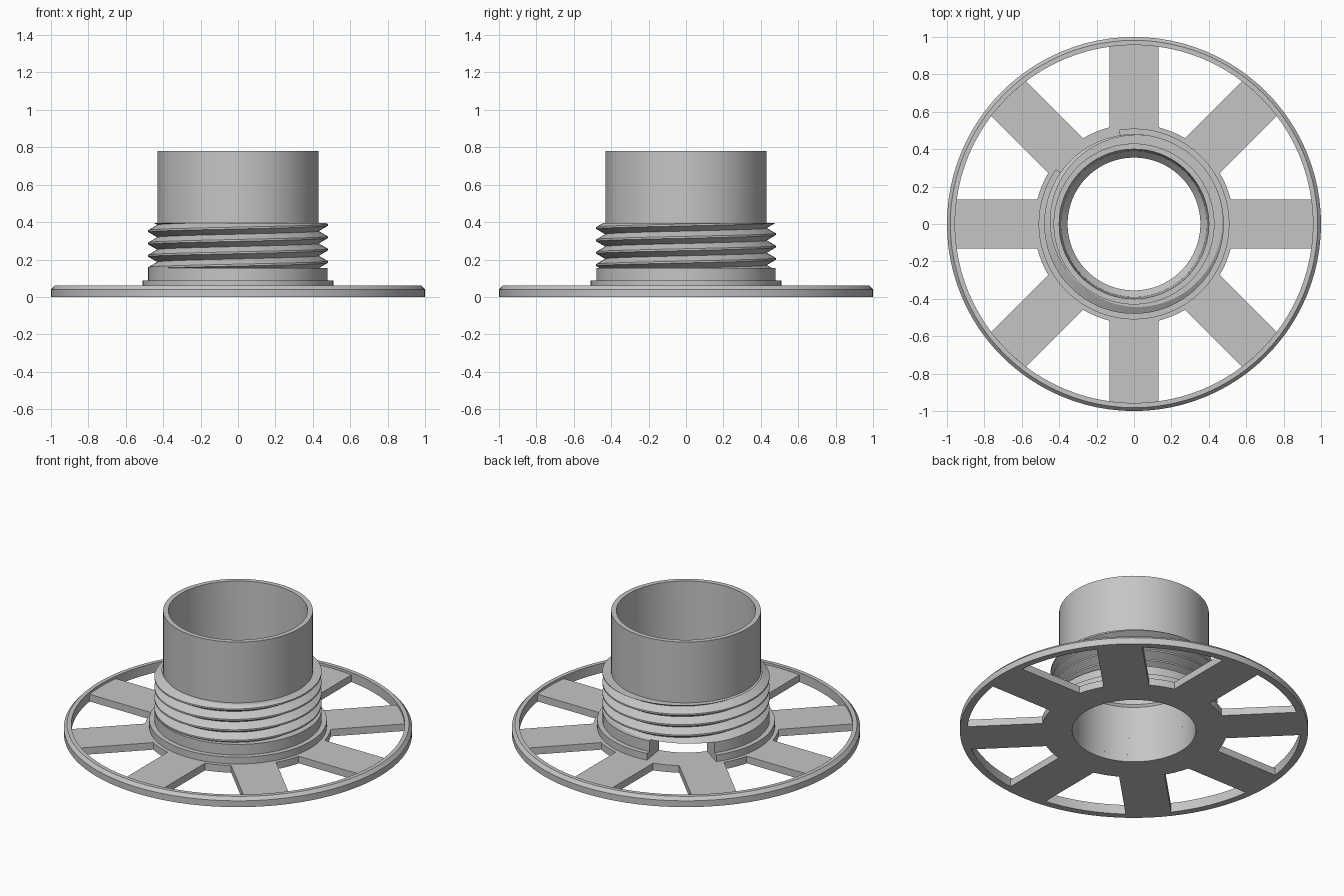
import bpy, bmesh
from math import sin, cos, asin, radians, pi, tau

cube = bpy.data.objects.get("Cube")
if cube:
    bpy.data.objects.remove(cube, do_unlink=True)

grey = bpy.data.materials.new("light_grey")
grey.use_nodes = True
COLOUR = (0.56, 0.56, 0.56, 1)
grey.diffuse_color = COLOUR
grey.node_tree.nodes["Principled BSDF"].inputs["Base Color"].default_value = COLOUR

SEGMENTS = 96
HOLE, HUB, RIM_INNER = 0.355, 0.533, 0.957
PLATE_TOP, WALL_BOTTOM, THREAD_TOP = 0.045, 0.155, 0.395


def finish(name, bm):
    bmesh.ops.recalc_face_normals(bm, faces=bm.faces)
    mesh = bpy.data.meshes.new(name)
    bm.to_mesh(mesh)
    bm.free()
    mesh.materials.append(grey)
    obj = bpy.data.objects.new(name, mesh)
    bpy.context.collection.objects.link(obj)
    bpy.ops.object.select_all(action='DESELECT')
    obj.select_set(True)
    bpy.context.view_layer.objects.active = obj
    bpy.ops.object.shade_smooth_by_angle(angle=radians(25))
    return obj


def sweep(profile, start=0.0, end=tau, pitch=0.0, closed=True):
    """Turn a closed (radius, height) profile about z, rising by pitch per turn."""
    bm = bmesh.new()
    steps = round((end - start) / tau * SEGMENTS)
    rings = []
    for i in range(steps if closed else steps + 1):
        a = start + (end - start) * i / steps
        lift = pitch * a / tau
        rings.append([bm.verts.new((r * cos(a), r * sin(a), z + lift))
                      for r, z in profile])
    n = len(profile)
    for i in range(steps):
        one, two = rings[i], rings[(i + 1) % len(rings)]
        for j in range(n):
            k = (j + 1) % n
            bm.faces.new((one[j], two[j], two[k], one[k]))
    if not closed:
        bm.faces.new(rings[0])
        bm.faces.new(rings[-1])
    return bm


def arc(radius, a, b, steps):
    return [(radius, a + (b - a) * i / steps) for i in range(steps + 1)]


# Spoked plate: one outline sector, repeated eight times
half = pi / 8
spoke_half_width = 0.131
hub_a = asin(spoke_half_width / HUB)
tip_a = asin(spoke_half_width / RIM_INNER)
outline = (arc(HUB, -half, -hub_a, 4) + arc(RIM_INNER, -tip_a, tip_a, 6)
           + arc(HUB, hub_a, half, 4) + arc(HOLE, half, -half, 12))
seams = {len(outline) - 1, len(outline) - 14}
bm = bmesh.new()
for s in range(8):
    low, high = [[bm.verts.new((r * cos(a + s * pi / 4), r * sin(a + s * pi / 4), z))
                  for r, a in outline] for z in (0, PLATE_TOP)]
    bm.faces.new(low[::-1])
    bm.faces.new(high)
    for i in range(len(outline)):
        if i not in seams:
            j = (i + 1) % len(outline)
            bm.faces.new((low[i], low[j], high[j], high[i]))
bmesh.ops.remove_doubles(bm, verts=bm.verts, dist=1e-5)
finish("spoked_plate", bm)

# Outer rim with a chamfered upper edge
finish("outer_rim", sweep([(RIM_INNER, 0), (1, 0), (1, 0.04),
                           (0.982, 0.06), (RIM_INNER, 0.06)]))

# Collar with a step, open at the back where the slot passes through
finish("slotted_collar", sweep(
    [(HOLE, PLATE_TOP), (0.51, PLATE_TOP), (0.51, 0.088), (0.48, 0.088),
     (0.48, WALL_BOTTOM), (HOLE, WALL_BOTTOM)],
    radians(145), radians(459), closed=False))

# Tube with a narrower throat
finish("tube", sweep([(0.40, 0.78), (0.43, 0.78), (0.43, WALL_BOTTOM),
                      (HOLE, WALL_BOTTOM), (HOLE, 0.36), (0.39, 0.40)]))

# Screw thread: helical ridge trimmed flat at both ends
pitch = 0.066
p = pitch / 2
base = 0.385 - 6 * pitch
bm = sweep([(r, z + base) for r, z in
            [(0.41, -p), (0.432, -p), (0.48, -0.005),
             (0.48, 0.005), (0.432, p), (0.41, p)]],
           -tau, 8 * tau, pitch, closed=False)
for height, direction in ((WALL_BOTTOM, -1), (THREAD_TOP, 1)):
    cut = bmesh.ops.bisect_plane(
        bm, geom=bm.verts[:] + bm.edges[:] + bm.faces[:],
        plane_co=(0, 0, height), plane_no=(0, 0, direction), clear_outer=True)
    edges = [e for e in cut["geom_cut"] if isinstance(e, bmesh.types.BMEdge)]
    bmesh.ops.holes_fill(bm, edges=edges, sides=0)
finish("screw_thread", bm)
